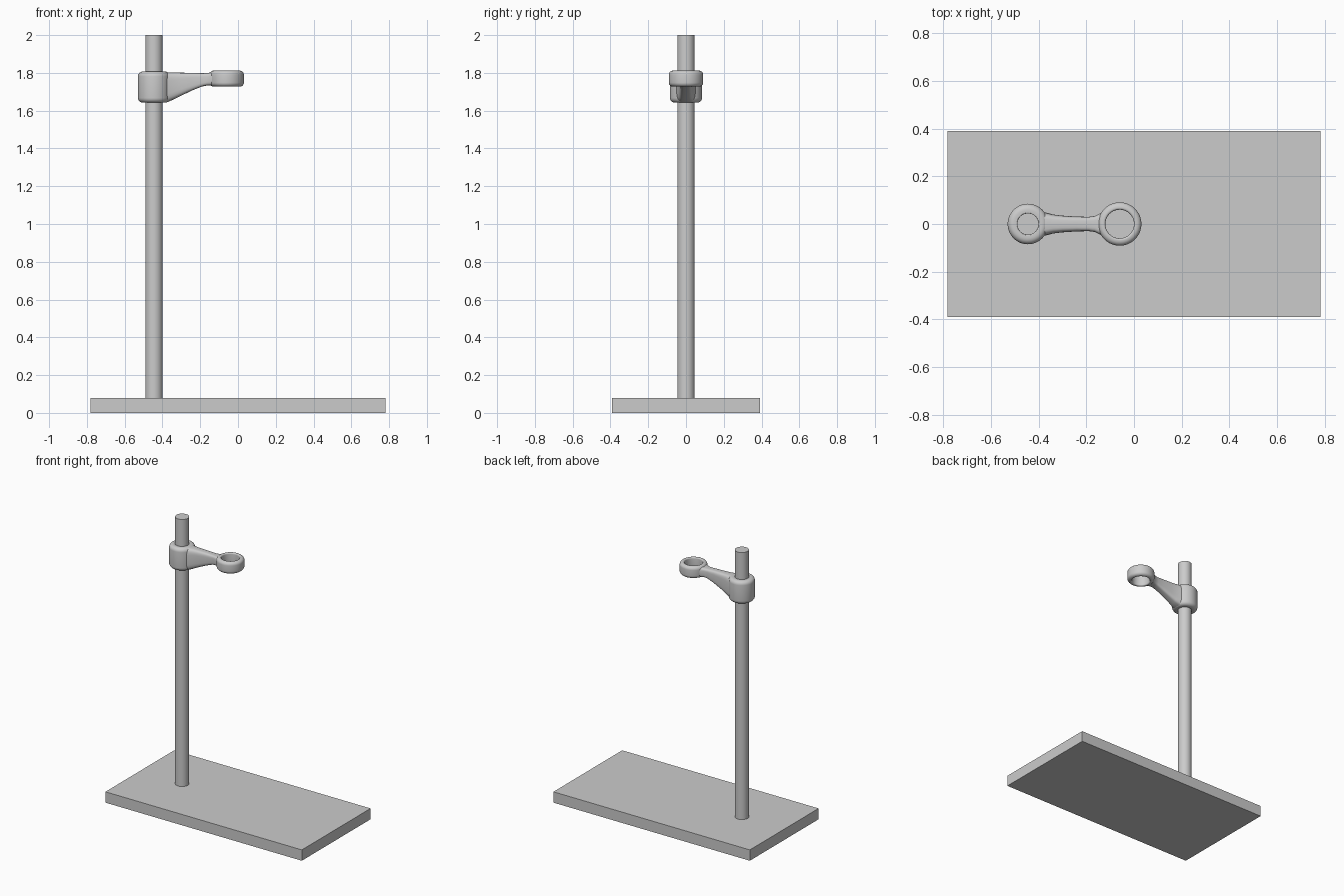
import bpy, bmesh
from math import cos, sin, pi, copysign, radians

if "Cube" in bpy.data.objects:
    bpy.data.objects.remove(bpy.data.objects["Cube"])

grey = bpy.data.materials.new("light grey")
grey.use_nodes = True
grey.diffuse_color = (0.6, 0.6, 0.6, 1)
grey.node_tree.nodes["Principled BSDF"].inputs["Base Color"].default_value = (0.6, 0.6, 0.6, 1)

ROD_X, RING_X = -0.445, -0.06


def finish(name, bm, location=(0, 0, 0), smooth=True):
    """Turn a bmesh into a named, coloured object."""
    bmesh.ops.recalc_face_normals(bm, faces=bm.faces)
    mesh = bpy.data.meshes.new(name)
    bm.to_mesh(mesh)
    bm.free()
    obj = bpy.data.objects.new(name, mesh)
    obj.location = location
    bpy.context.collection.objects.link(obj)
    mesh.materials.append(grey)
    if smooth:
        bpy.ops.object.select_all(action="DESELECT")
        obj.select_set(True)
        bpy.context.view_layer.objects.active = obj
        bpy.ops.object.shade_smooth_by_angle(angle=radians(40))
    return obj


def bridge(bm, a, b):
    for i in range(len(a)):
        j = (i + 1) % len(a)
        bm.faces.new((a[i], a[j], b[j], b[i]))


def collar(name, x, inner, outer, bottom, top, round_out, round_in, steps=64):
    """Lathe a hollow sleeve with rounded rims."""
    profile = []
    corners = [(outer, bottom, -1, -1, round_out), (outer, top, -1, 1, round_out),
               (inner, top, 1, 1, round_in), (inner, bottom, 1, -1, round_in)]
    for n, (r, z, side, up, rad) in enumerate(corners):
        for k in range(7):
            a = (n - 1) * pi / 2 + k * pi / 12
            profile.append((r + side * rad + rad * cos(a), z - up * rad + rad * sin(a)))
    bm = bmesh.new()
    loops = [[bm.verts.new((r * cos(t), r * sin(t), z)) for r, z in profile]
             for t in (2 * pi * s / steps for s in range(steps))]
    for s in range(steps):
        bridge(bm, loops[s], loops[(s + 1) % steps])
    return finish(name, bm, (x, 0, 0))


# Flat base plate
bm = bmesh.new()
bmesh.ops.create_cube(bm, size=1)
bmesh.ops.scale(bm, vec=(1.564, 0.782, 0.078), verts=bm.verts)
finish("base_plate", bm, (0, 0, 0.039), smooth=False)

# Upright rod
bm = bmesh.new()
bmesh.ops.create_cone(bm, cap_ends=True, segments=48, radius1=0.046, radius2=0.046, depth=1.93)
finish("upright_rod", bm, (ROD_X, 0, 1.035))

# Sleeve gripping the rod, and the open holding ring
collar("clamp_sleeve", ROD_X, 0.0455, 0.085, 1.642, 1.807, 0.026, 0.003)
collar("holding_ring", RING_X, 0.06, 0.091, 1.727, 1.812, 0.022, 0.008)

# Tapering arm: x, half width, bottom, top of each section
stations = [(-0.395, 0.055, 1.644, 1.803), (-0.37, 0.048, 1.646, 1.803),
            (-0.34, 0.04, 1.66, 1.802), (-0.30, 0.035, 1.68, 1.801),
            (-0.24, 0.031, 1.708, 1.80), (-0.19, 0.03, 1.728, 1.798),
            (-0.165, 0.033, 1.733, 1.799), (-0.145, 0.043, 1.733, 1.802),
            (-0.13, 0.05, 1.735, 1.802)]
bm = bmesh.new()
loops = []
for x, half, low, high in stations:
    loop = []
    for k in range(32):
        c, s = cos(2 * pi * k / 32), sin(2 * pi * k / 32)
        y = half * copysign(abs(c) ** 0.5, c)
        z = (low + high) / 2 + (high - low) / 2 * copysign(abs(s) ** 0.5, s)
        loop.append(bm.verts.new((x, y, z)))
    loops.append(loop)
for a, b in zip(loops, loops[1:]):
    bridge(bm, a, b)
bm.faces.new(loops[0])
bm.faces.new(loops[-1])
finish("support_arm", bm)
